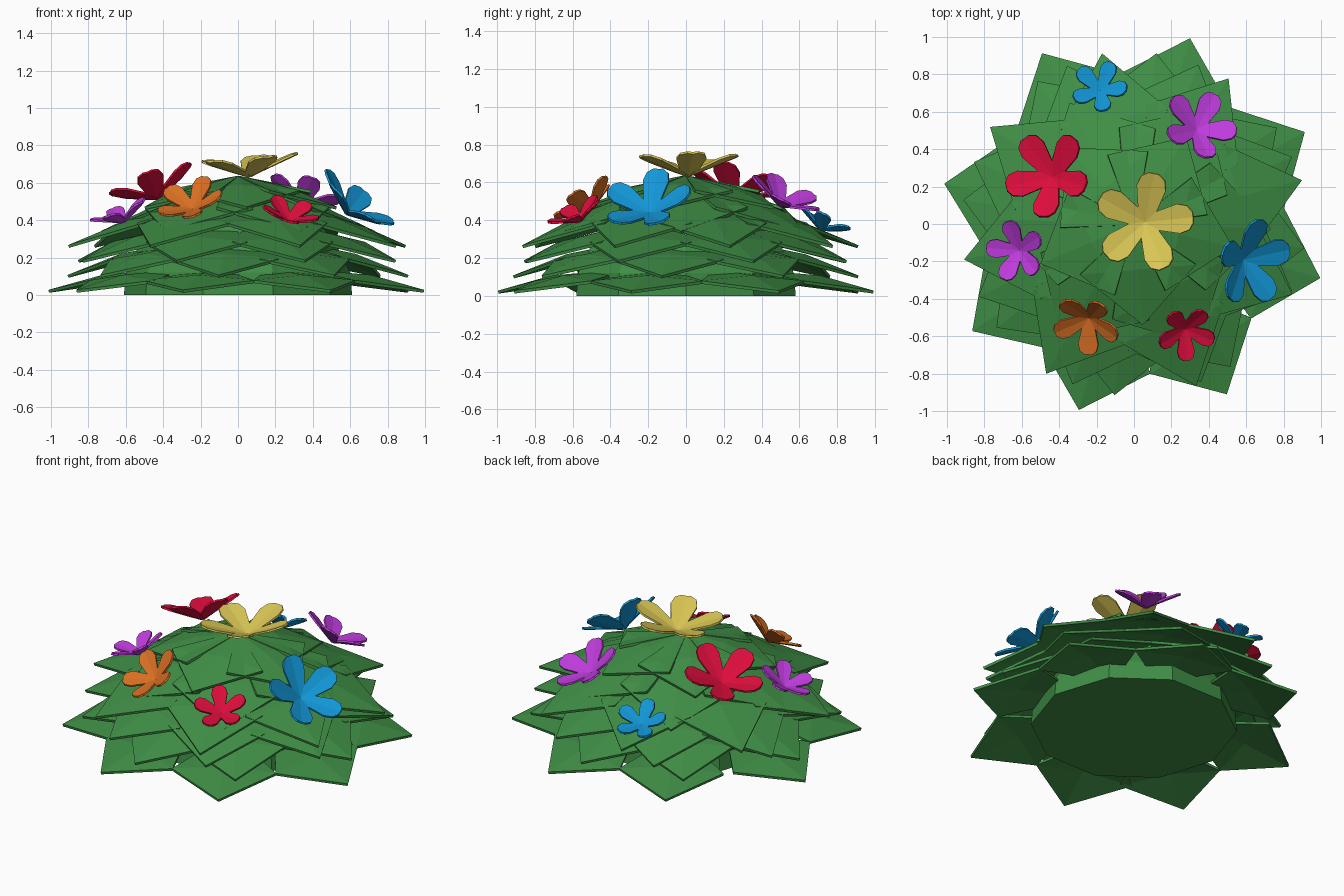
import bpy, bmesh, math
from mathutils import Vector, Matrix

if "Cube" in bpy.data.objects:
    bpy.data.objects.remove(bpy.data.objects["Cube"])


def material(name, rgb):
    m = bpy.data.materials.new(name)
    m.diffuse_color = (*rgb, 1)
    m.use_nodes = True
    m.node_tree.nodes["Principled BSDF"].inputs["Base Color"].default_value = m.diffuse_color
    return m


GREEN = material("leaf green", (0.05, 0.27, 0.06))
RED = material("petal red", (0.72, 0.004, 0.045))
BLUE = material("petal blue", (0.006, 0.31, 0.68))
PURPLE = material("petal purple", (0.52, 0.045, 0.72))
ORANGE = material("petal orange", (0.69, 0.16, 0.017))
YELLOW = material("petal yellow", (0.70, 0.57, 0.09))


def finish(bm, name, mat, thickness=0):
    bmesh.ops.recalc_face_normals(bm, faces=bm.faces)
    me = bpy.data.meshes.new(name)
    bm.to_mesh(me)
    bm.free()
    me.materials.append(mat)
    ob = bpy.data.objects.new(name, me)
    bpy.context.collection.objects.link(ob)
    if thickness:
        s = ob.modifiers.new("thickness", 'SOLIDIFY')
        s.thickness = thickness
        s.offset = 0
    return ob


def blade(bm, outline, place):
    """Strip folded along a midrib; outline = (length, half width), place maps to 3D."""
    rows = []
    for l, w in outline:
        mid = bm.verts.new(place(l, 0))
        if w:
            rows.append((bm.verts.new(place(l, -w)), mid, bm.verts.new(place(l, w))))
        else:
            rows.append((mid,))
    for a, b in zip(rows, rows[1:]):
        if len(b) == 1:
            bm.faces.new((a[0], b[0], a[1]))
            bm.faces.new((a[1], b[0], a[2]))
        else:
            bm.faces.new((a[0], b[0], b[1], a[1]))
            bm.faces.new((a[1], b[1], b[2], a[2]))


# Bush core: ten-sided low dome
bm = bmesh.new()
prev = None
for r, z in [(0.61, 0), (0.60, 0.12), (0.52, 0.28), (0.37, 0.46), (0.2, 0.57), (0.05, 0.615)]:
    ring = [bm.verts.new((r * math.cos(math.tau * i / 10), r * math.sin(math.tau * i / 10), z))
            for i in range(10)]
    if prev:
        for i in range(10):
            j = (i + 1) % 10
            bm.faces.new((prev[i], prev[j], ring[j], ring[i]))
    else:
        bm.faces.new(ring)
    prev = ring
bm.faces.new(prev)
finish(bm, "bush_core", GREEN)


# Leaf rings: leaf angles, tip radius, tip z, base radius, base z, half width
RINGS = [
    ((28.3, 73.2, 118.3, 168, 213.5, 253.5, 298.6, 343.8), 1.035, 0.02, 0.50, 0.12, 0.31),
    ((34, 82.5, 124, 172, 217, 263.5, 304, 352), 0.918, 0.10, 0.40, 0.26, 0.29),
    ((23, 68, 113, 158.8, 205, 249, 293, 337), 0.915, 0.18, 0.36, 0.36, 0.29),
    ((14.6, 57, 100.6, 146, 191.8, 239.6, 291, 336), 0.925, 0.26, 0.28, 0.48, 0.29),
    ((58, 118, 178, 238, 298, 358), 0.73, 0.335, 0.12, 0.58, 0.34),
    ((59, 131, 203, 275, 347), 0.54, 0.465, 0.00, 0.63, 0.31),
]
for n, (angles, rt, zt, rb, zb, hw) in enumerate(RINGS):
    bm = bmesh.new()
    for deg in angles:
        a = math.radians(deg)
        d, s = Vector((math.cos(a), math.sin(a), 0)), Vector((-math.sin(a), math.cos(a), 0))

        def place(t, w):
            z = zb + (zt - zb) * t + 0.025 * math.sin(math.pi * t) - 0.09 * abs(w)
            return d * (rb + (rt - rb) * t) + s * w + Vector((0, 0, z))

        blade(bm, [(0, hw * 0.4 if rb else 0.01), (0.45, hw), (1, 0)], place)
    finish(bm, f"leaf_ring_{n + 1}", GREEN, 0.016)


# Flowers: five cupped petals, leaning outwards from the bush
PETAL = [(0.0, 0.05), (0.24, 0.175), (0.7, 0.28), (0.9, 0.23), (1.0, 0.10)]


def flower(name, mat, centre, radius, tilt, first, cup=24):
    az = math.atan2(centre[1], centre[0])
    lean = (Matrix.Rotation(az, 3, 'Z') @ Matrix.Rotation(math.radians(tilt), 3, 'Y')
            @ Matrix.Rotation(-az, 3, 'Z'))
    rise = math.sin(math.radians(cup))
    run = math.cos(math.radians(cup))
    bm = bmesh.new()
    for k in range(5):
        a = math.radians(first + 72 * k)
        d, s = Vector((math.cos(a), math.sin(a), 0)), Vector((-math.sin(a), math.cos(a), 0))

        def place(l, w):
            h = l * rise + 0.12 * abs(w)
            return Vector(centre) + lean @ ((d * l * run + s * w + Vector((0, 0, h))) * radius)

        blade(bm, PETAL, place)
    finish(bm, name, mat, 0.012)


flower("yellow_flower", YELLOW, (0.06, 0.01, 0.635), 0.285, -5, 6, 20)
flower("large_red_flower", RED, (-0.43, 0.25, 0.515), 0.26, 23, 52)
flower("large_blue_flower", BLUE, (0.58, -0.19, 0.435), 0.26, 40, 15)
flower("right_purple_flower", PURPLE, (0.33, 0.50, 0.475), 0.22, 30, 63)
flower("left_purple_flower", PURPLE, (-0.61, -0.14, 0.39), 0.18, 22, 30)
flower("orange_flower", ORANGE, (-0.24, -0.50, 0.455), 0.20, 38, 55)
flower("small_red_flower", RED, (0.27, -0.56, 0.395), 0.17, 28, 55)
flower("small_blue_flower", BLUE, (-0.18, 0.71, 0.35), 0.165, 26, 65)
